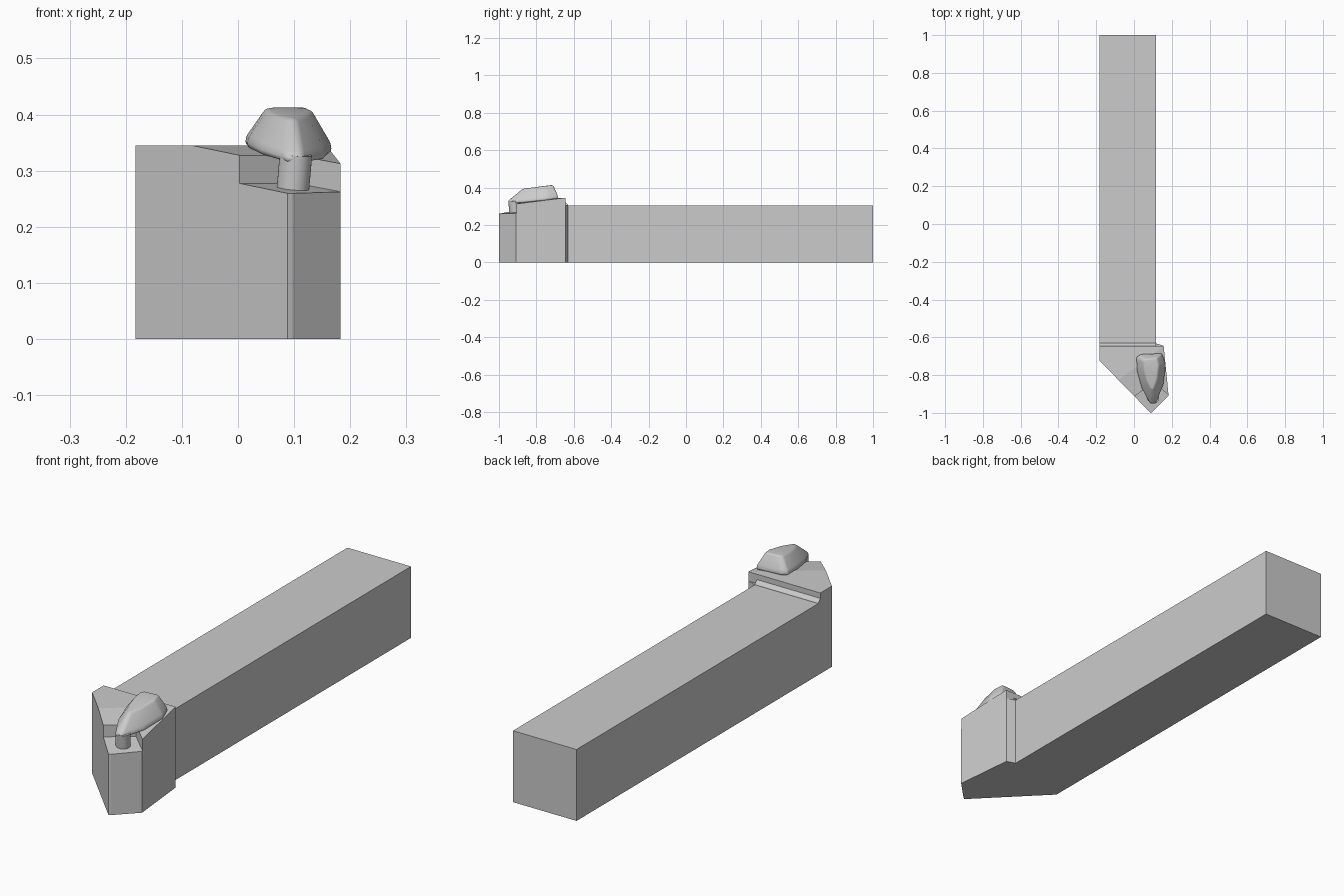
import bpy, bmesh, math
from mathutils import Vector

if "Cube" in bpy.data.objects:
    bpy.data.objects.remove(bpy.data.objects["Cube"])

steel = bpy.data.materials.new("steel grey")
steel.use_nodes = True
steel.diffuse_color = (0.6, 0.6, 0.6, 1)
steel.node_tree.nodes["Principled BSDF"].inputs["Base Color"].default_value = (0.6, 0.6, 0.6, 1)

HEAD_TOP = 0.345
TILT = 0.146
CREASE = Vector((-0.083, -0.827))
DOWNHILL = Vector((0.6, -0.8))


def head_top(x, y):
    """Head height: flat at the back, sloping down past the crease."""
    return HEAD_TOP - TILT * max(0, (Vector((x, y)) - CREASE).dot(DOWNHILL))


def pocket_floor(x, y):
    return HEAD_TOP - 0.05 - TILT * (Vector((x, y)) - CREASE).dot(DOWNHILL)


def finish(name, bm):
    bmesh.ops.recalc_face_normals(bm, faces=bm.faces)
    mesh = bpy.data.meshes.new(name)
    bm.to_mesh(mesh)
    bm.free()
    mesh.materials.append(steel)
    ob = bpy.data.objects.new(name, mesh)
    bpy.context.collection.objects.link(ob)
    return ob


def loft(name, rings):
    """Skin a closed solid through rings of equal length."""
    bm = bmesh.new()
    loops = [[bm.verts.new(p) for p in ring] for ring in rings]
    n = len(loops[0])
    for a, b in zip(loops, loops[1:]):
        for i in range(n):
            j = (i + 1) % n
            bm.faces.new((a[i], a[j], b[j], b[i]))
    bm.faces.new(loops[0])
    bm.faces.new(loops[-1])
    return finish(name, bm)


def prism(name, outline, low, high):
    return loft(name, [[(x, y, low(x, y)) for x, y in outline],
                       [(x, y, high(x, y)) for x, y in outline]])


def level(z):
    return lambda x, y: z


def select_only(ob):
    bpy.ops.object.select_all(action="DESELECT")
    ob.select_set(True)
    bpy.context.view_layer.objects.active = ob


# Shank
LEFT, RIGHT, NECK = -0.183, 0.117, -0.645
prism("shank", [(LEFT, NECK), (RIGHT, NECK), (RIGHT, 1), (LEFT, 1)], level(0), level(0.305))

# Chamfered neck: strip above the shank and gusset beside it
loft("neck_fillet", [[(x, NECK, 0.3), (x, -0.63, 0.3), (x, -0.632, 0.308), (x, NECK, 0.322)]
                     for x in (LEFT, RIGHT)])
prism("neck_gusset", [(RIGHT, NECK), (0.157, NECK), (RIGHT, -0.632)], level(0), level(0.305))

# Head: prism split along the crease, with its top dropped to the slope
bm = bmesh.new()
outline = [(LEFT, NECK), (LEFT, -0.723), (0.088, -1), (0.097, -0.995), (0.183, -0.908), (0.157, NECK)]
base = bm.faces.new([bm.verts.new((x, y, 0)) for x, y in outline])
top = bmesh.ops.extrude_face_region(bm, geom=[base], use_keep_orig=True)
for v in top["geom"]:
    if isinstance(v, bmesh.types.BMVert):
        v.co.z = HEAD_TOP
bmesh.ops.bisect_plane(bm, geom=bm.verts[:] + bm.edges[:] + bm.faces[:],
                       plane_co=(*CREASE, 0), plane_no=(*DOWNHILL, 0))
for v in bm.verts:
    if v.co.z > 0.1:
        v.co.z = head_top(v.co.x, v.co.y)
head = finish("head", bm)

# Insert pocket with two walls
cutter = prism("pocket_cutter", [(-0.08, -0.975), (0.104, -0.837), (0.26, -0.972), (0.26, -1.2), (-0.08, -1.2)],
               pocket_floor, level(0.6))
cut = head.modifiers.new("pocket", "BOOLEAN")
cut.operation = "DIFFERENCE"
cut.solver = "EXACT"
cut.object = cutter
select_only(head)
bpy.ops.object.modifier_apply(modifier=cut.name)
bpy.data.objects.remove(cutter)

# Clamp: rounded wedge narrowing to a nose
foot = [(0.013, -0.705), (0.035, -0.69), (0.148, -0.685), (0.167, -0.745), (0.155, -0.85),
        (0.115, -0.95), (0.085, -0.95), (0.042, -0.87), (0.017, -0.78)]
crown = [(0.049, -0.725), (0.06, -0.715), (0.122, -0.71), (0.131, -0.75), (0.122, -0.82),
         (0.104, -0.872), (0.09, -0.872), (0.069, -0.83), (0.052, -0.77)]
clamp = loft("clamp", [
    [(x, y, head_top(x, y) - 0.001) for x, y in foot],
    [(x, y, head_top(x, y) + 0.015) for x, y in foot],
    [(x, y, 0.413 - 0.13 * max(0, -0.72 - y)) for x, y in crown]])
bevel = clamp.modifiers.new("rounding", "BEVEL")
bevel.width = 0.008
bevel.segments = 3
bevel.limit_method = "ANGLE"
bevel.angle_limit = math.radians(15)
select_only(clamp)
bpy.ops.object.modifier_apply(modifier=bevel.name)
bpy.ops.object.shade_smooth_by_angle(angle=math.radians(40))

# Pin standing square to the pocket floor, under the clamp nose
up = Vector((TILT * DOWNHILL.x, TILT * DOWNHILL.y, 1)).normalized()
px, py = 0.098, -0.915
bpy.ops.mesh.primitive_cylinder_add(vertices=32, radius=0.029, depth=0.066,
                                    location=Vector((px, py, pocket_floor(px, py))) + up * 0.028,
                                    rotation=up.to_track_quat("Z", "Y").to_euler())
pin = bpy.context.object
pin.name = "clamp_pin"
pin.data.materials.append(steel)
bpy.ops.object.shade_smooth_by_angle(angle=math.radians(40))
